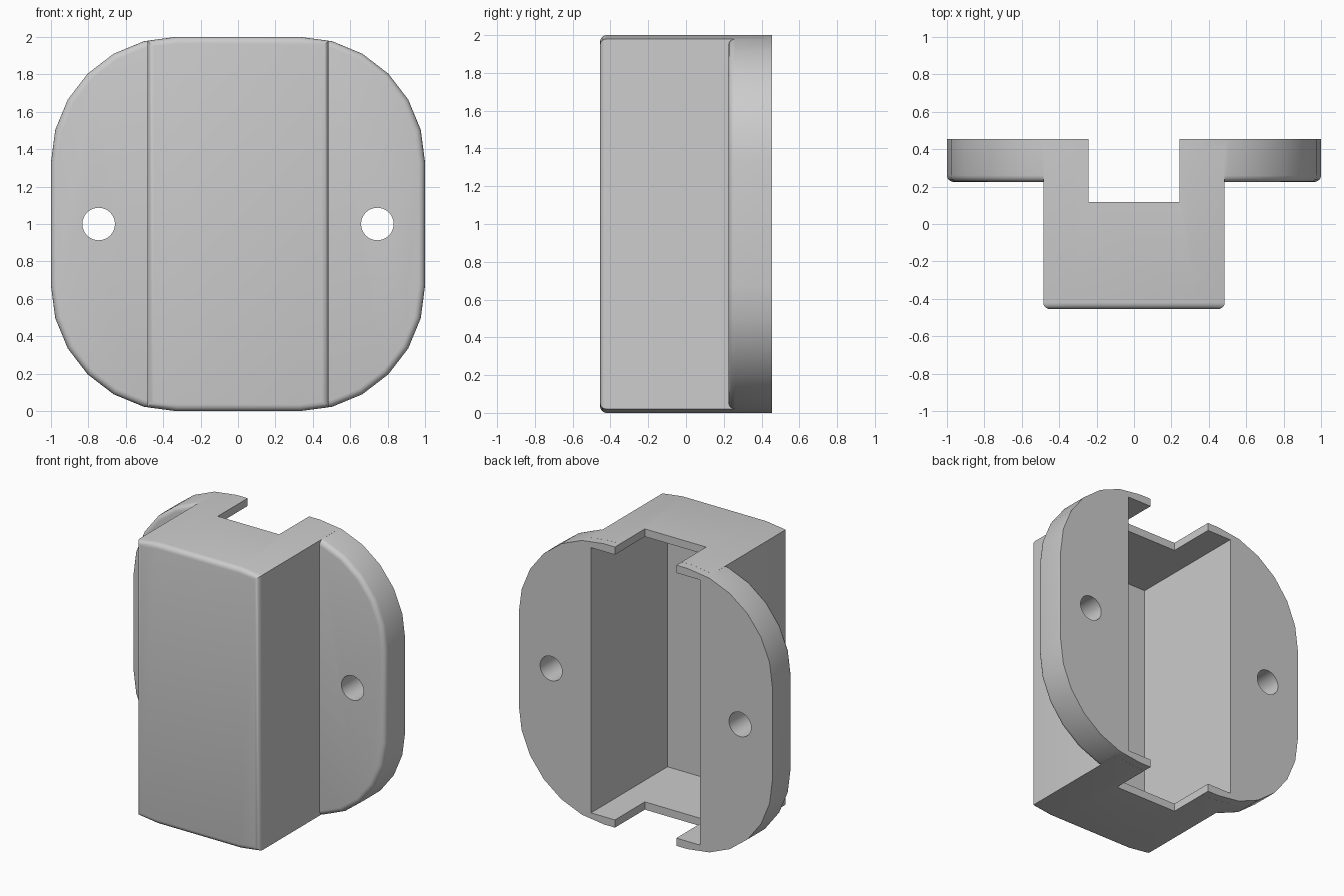
import bpy, bmesh, math
from mathutils import Vector

if "Cube" in bpy.data.objects:
    bpy.data.objects.remove(bpy.data.objects["Cube"], do_unlink=True)

WALL = 0.055
R = 0.67            # plate corner radius
HALF_W = 0.485      # half width of the housing
FRONT, STEP, BACK = -0.455, 0.225, 0.455

grey = bpy.data.materials.new("plain grey")
grey.use_nodes = True
grey.diffuse_color = (0.6, 0.6, 0.6, 1)
grey.node_tree.nodes["Principled BSDF"].inputs["Base Color"].default_value = grey.diffuse_color


def prism(name, outline, y0, y1, fillet=0):
    """Extrude an x-z outline from y0 back to y1, rounding the front rim."""
    bm = bmesh.new()
    face = bm.faces.new([bm.verts.new((x, y0, z)) for x, z in outline])
    rim = list(face.edges)
    ext = bmesh.ops.extrude_face_region(bm, geom=[face], use_keep_orig=True)
    moved = [v for v in ext["geom"] if isinstance(v, bmesh.types.BMVert)]
    bmesh.ops.translate(bm, verts=moved, vec=(0, y1 - y0, 0))
    bmesh.ops.recalc_face_normals(bm, faces=bm.faces)
    if fillet:
        bmesh.ops.bevel(bm, geom=rim, offset=fillet, segments=4, profile=0.5, affect='EDGES')
    mesh = bpy.data.meshes.new(name)
    bm.to_mesh(mesh)
    bm.free()
    mesh.materials.append(grey)
    obj = bpy.data.objects.new(name, mesh)
    bpy.context.collection.objects.link(obj)
    return obj


def combine(target, tool, operation):
    mod = target.modifiers.new(operation.lower(), 'BOOLEAN')
    mod.operation, mod.object, mod.solver = operation, tool, 'EXACT'
    bpy.context.view_layer.objects.active = target
    bpy.ops.object.modifier_apply(modifier=mod.name)
    bpy.data.objects.remove(tool, do_unlink=True)


def rect(w, z0, z1):
    return [(-w, z0), (w, z0), (w, z1), (-w, z1)]


def circle(cx, cz, r, n=32):
    return [(cx + r * math.cos(math.tau * i / n), cz + r * math.sin(math.tau * i / n)) for i in range(n)]


# Rounded square mounting plate
c = 1 - R
plate_outline = []
for k, (sx, sz) in enumerate([(1, 1), (-1, 1), (-1, -1), (1, -1)]):
    for i in range(7):
        a = math.radians(90 * k + 15 * i)
        plate_outline.append((sx * c + R * math.cos(a), 1 + sz * c + R * math.sin(a)))
housing = prism("mounting_housing", plate_outline, STEP, BACK, 0.035)

# Raised box, its ends following the plate rim
step = math.radians(15)
drop = (HALF_W - c) / (R * math.sin(step)) * R * (1 - math.cos(step))
top = 1.0004
quarter = [(HALF_W, top - drop), (c, top)]
half = quarter + [(-x, z) for x, z in reversed(quarter)]
box_outline = [(x, 1 + z) for x, z in half] + [(-x, 1 - z) for x, z in half]
combine(housing, prism("raised_box", box_outline, FRONT, BACK - 0.06, 0.035), 'UNION')

# Hollow interior, end notches and screw holes
combine(housing, prism("cavity_cutter", rect(0.43, WALL, 2 - WALL), FRONT + 0.05, 1), 'DIFFERENCE')
combine(housing, prism("notch_cutter", rect(0.242, -1, 3), 0.118, 1), 'DIFFERENCE')
for side in (-1, 1):
    combine(housing, prism("hole_cutter", circle(side * 0.745, 1, 0.087), 0, 1), 'DIFFERENCE')

bpy.ops.object.select_all(action='DESELECT')
housing.select_set(True)
bpy.context.view_layer.objects.active = housing
bpy.ops.object.shade_smooth_by_angle(angle=math.radians(30))
